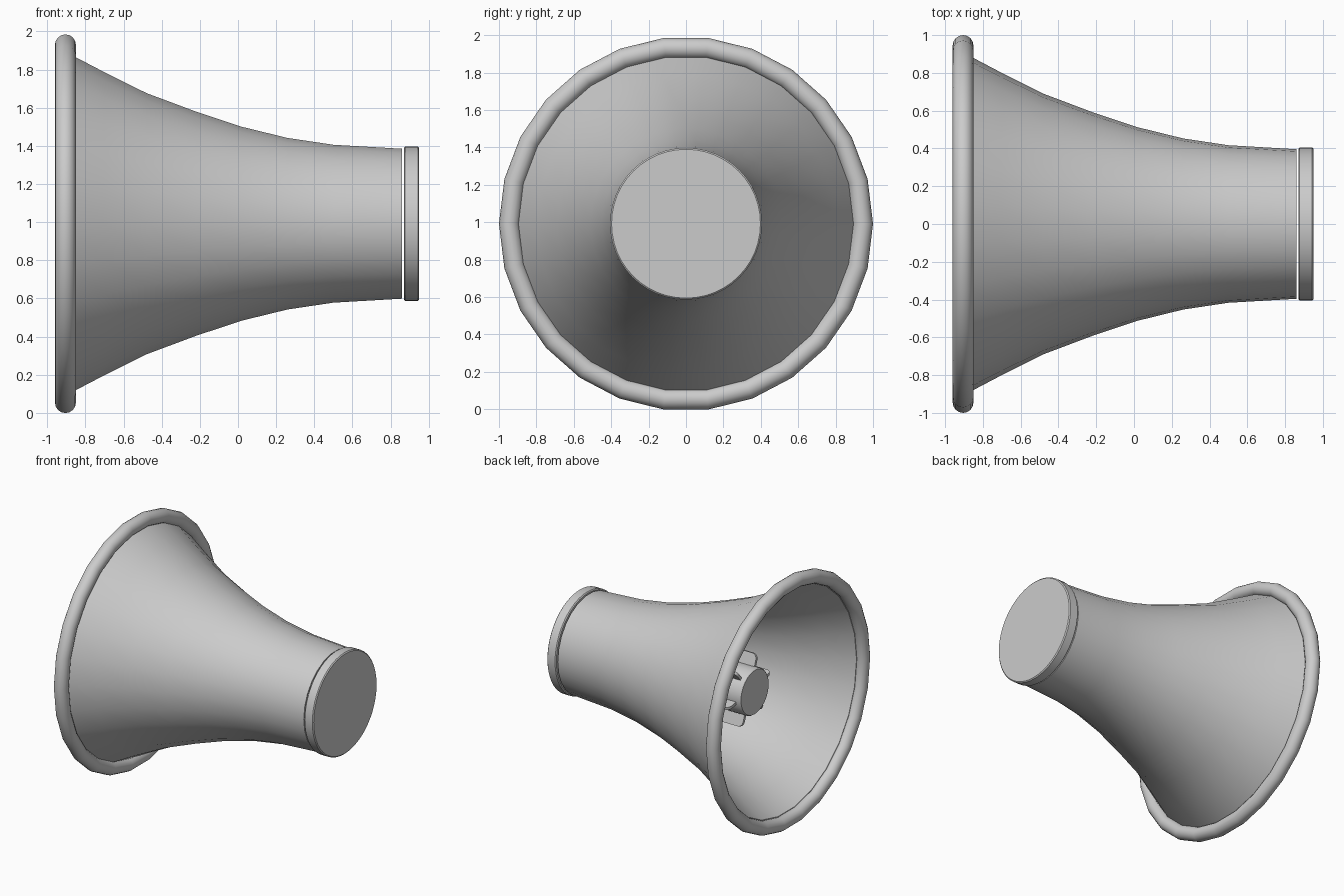
import bpy, bmesh, math

if "Cube" in bpy.data.objects:
    bpy.data.objects.remove(bpy.data.objects["Cube"])

CZ = 0.992      # height of the horn axis
SIDES = 26


def finish(name, bm, angle=35):
    bmesh.ops.remove_doubles(bm, verts=bm.verts, dist=1e-5)
    bmesh.ops.recalc_face_normals(bm, faces=bm.faces)
    mesh = bpy.data.meshes.new(name)
    bm.to_mesh(mesh)
    bm.free()
    obj = bpy.data.objects.new(name, mesh)
    bpy.context.collection.objects.link(obj)
    bpy.ops.object.select_all(action='DESELECT')
    obj.select_set(True)
    bpy.context.view_layer.objects.active = obj
    bpy.ops.object.shade_smooth_by_angle(angle=math.radians(angle))
    return obj


def lathe(name, profile, closed=False, sides=SIDES):
    """Revolve (x, radius) points about the horizontal horn axis."""
    bm = bmesh.new()
    verts = [bm.verts.new((x, r, 0)) for x, r in profile]
    pairs = list(zip(verts, verts[1:]))
    if closed:
        pairs.append((verts[-1], verts[0]))
    edges = [bm.edges.new(p) for p in pairs]
    bmesh.ops.spin(bm, geom=verts + edges, cent=(0, 0, 0), axis=(1, 0, 0),
                   angle=math.tau, steps=sides, use_merge=True)
    obj = finish(name, bm)
    obj.location.z = CZ
    return obj


# Flared bell, thin walled and open at both ends
outer = [(-0.89, 0.90), (-0.70, 0.80), (-0.48, 0.69), (-0.22, 0.592),
         (0.02, 0.512), (0.26, 0.453), (0.50, 0.417), (0.86, 0.396)]
inner = [(x, r - 0.012) for x, r in reversed(outer)]
lathe("horn_bell", outer + inner, closed=True)

# Rolled rim around the mouth
rim = [(-0.905 + 0.055 * math.cos(i * math.tau / 16),
        0.945 + 0.055 * math.sin(i * math.tau / 16)) for i in range(16)]
lathe("mouth_rim", rim, closed=True)

# Rear cap, separated from the bell by a narrow gap
lathe("rear_cap", [(0.87, 0), (0.87, 0.398), (0.877, 0.406), (0.943, 0.406),
                   (0.95, 0.398), (0.95, 0)], sides=48)

# Inner sound tube seen through the mouth
lathe("inner_tube", [(-0.61, 0), (-0.61, 0.175), (-0.60, 0.182),
                     (0.85, 0.182), (0.85, 0)], sides=32)

# Six thin fins running along the tube, with rounded front corners
bm = bmesh.new()
R, TIP, FRONT, BACK, T = 0.04, 0.275, -0.57, 0.85, 0.011
shape = [(BACK, 0.15), (FRONT, 0.15)]
shape += [(FRONT + R - R * math.cos(a), TIP - R + R * math.sin(a))
          for a in (i * math.pi / 8 for i in range(5))]
shape.append((BACK, TIP))
for k in range(6):
    a = math.radians(10 + 60 * k)
    c, s = math.cos(a), math.sin(a)
    face = bm.faces.new([bm.verts.new((x, -r * c - T * s, r * s - T * c))
                         for x, r in shape])
    ext = bmesh.ops.extrude_face_region(bm, geom=[face], use_keep_orig=True)
    moved = [g for g in ext["geom"] if isinstance(g, bmesh.types.BMVert)]
    bmesh.ops.translate(bm, verts=moved, vec=(0, 2 * T * s, 2 * T * c))
fins = finish("tube_fins", bm)
fins.location.z = CZ
